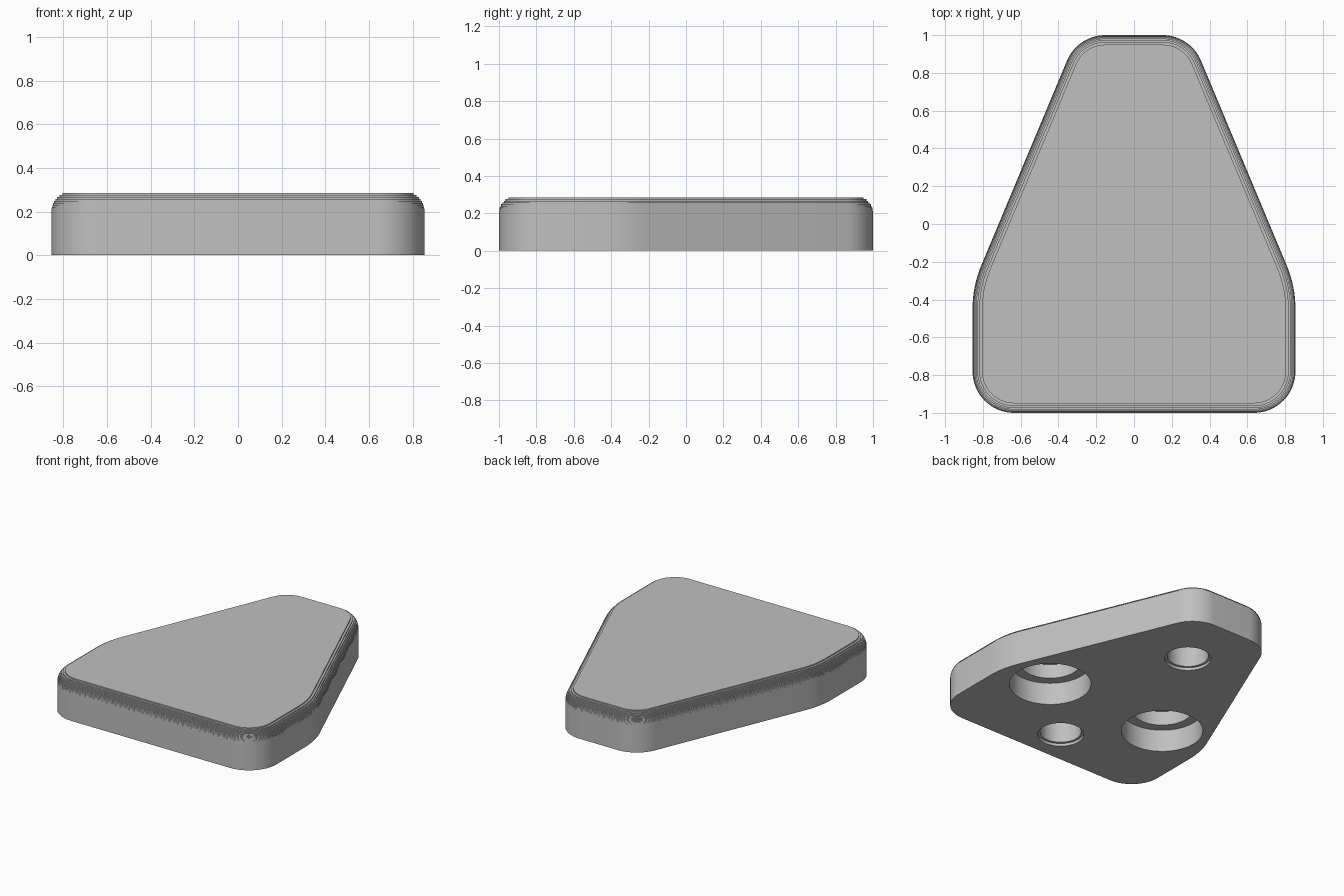
import bpy
import bmesh
from math import radians, sin, cos, sqrt, pi

cube = bpy.data.objects.get("Cube")
if cube:
    bpy.data.objects.remove(cube, do_unlink=True)

HEIGHT = 0.285
FILLET = 0.09
STEPS = 10
SLANT = 22.7  # direction the tapered sides face, in degrees

# Corner arcs of the +x half: centre x, centre y, radius, start and end angle
ARCS = [
    (0.635, -0.78, 0.22, -90, 0, 16),
    (0.255, -0.45, 0.60, 0, SLANT, 8),
    (0.152, 0.78, 0.22, SLANT, 90, 14),
]


def outline(inset):
    """Rounded, tapered outline shrunk evenly by inset."""
    half = []
    for cx, cy, r, start, end, count in ARCS:
        for i in range(count + 1):
            a = radians(start + (end - start) * i / count)
            p = (cx + (r - inset) * cos(a), cy + (r - inset) * sin(a))
            if not half or abs(p[0] - half[-1][0]) + abs(p[1] - half[-1][1]) > 1e-5:
                half.append(p)
    return half + [(-x, y) for x, y in reversed(half)]


def circle(cx, cy, r, count=64):
    return [(cx + r * cos(2 * pi * i / count), cy + r * sin(2 * pi * i / count))
            for i in range(count)]


def add_stack(bm, layers):
    """Closed solid through a list of (outline points, height) layers."""
    rings = [[bm.verts.new((x, y, z)) for x, y in pts] for pts, z in layers]
    for low, high in zip(rings, rings[1:]):
        n = len(low)
        for i in range(n):
            j = (i + 1) % n
            bm.faces.new((low[i], low[j], high[j], high[i]))
    bm.faces.new(list(reversed(rings[0])))
    bm.faces.new(rings[-1])


def make_object(name, bm):
    bmesh.ops.recalc_face_normals(bm, faces=bm.faces[:])
    mesh = bpy.data.meshes.new(name)
    bm.to_mesh(mesh)
    bm.free()
    obj = bpy.data.objects.new(name, mesh)
    bpy.context.collection.objects.link(obj)
    return obj


grey = bpy.data.materials.new("grey_plastic")
grey.use_nodes = True
colour = (0.53, 0.53, 0.53, 1)
grey.diffuse_color = colour
grey.node_tree.nodes["Principled BSDF"].inputs["Base Color"].default_value = colour

# Body: straight wall, then a top edge rounded in fine terraces
base = HEIGHT - FILLET
layers = [(outline(0), 0)]
for i in range(STEPS):
    inset = FILLET * (1 - sqrt(1 - (i / STEPS) ** 2))
    if i:
        layers.append((outline(inset), base + FILLET * i / STEPS))
    layers.append((outline(inset), base + FILLET * (i + 1) / STEPS))
bm = bmesh.new()
add_stack(bm, layers)
body = make_object("base_plate", bm)
body.data.materials.append(grey)

# Stepped sockets in the underside: centre, then outer and inner radius and depth
BIG = (0.268, 0.16, 0.20, 0.262)
SMALL = (0.152, 0.02, 0.135, 0.22)
bm = bmesh.new()
for cx, cy, (r1, d1, r2, d2) in [(-0.48, -0.285, BIG), (0.48, -0.285, BIG),
                                 (0, 0.55, SMALL), (0, -0.75, SMALL)]:
    add_stack(bm, [(circle(cx, cy, r1), -0.1), (circle(cx, cy, r1), d1),
                   (circle(cx, cy, r2), d1), (circle(cx, cy, r2), d2)])
cutter = make_object("socket_cutter", bm)
cutter.hide_render = True

cut = body.modifiers.new("sockets", "BOOLEAN")
cut.operation = "DIFFERENCE"
cut.solver = "EXACT"
cut.object = cutter

bpy.ops.object.select_all(action="DESELECT")
bpy.context.view_layer.objects.active = body
body.select_set(True)
bpy.ops.object.modifier_apply(modifier=cut.name)
bpy.data.objects.remove(cutter, do_unlink=True)
bpy.ops.object.shade_smooth_by_angle(angle=radians(30))
